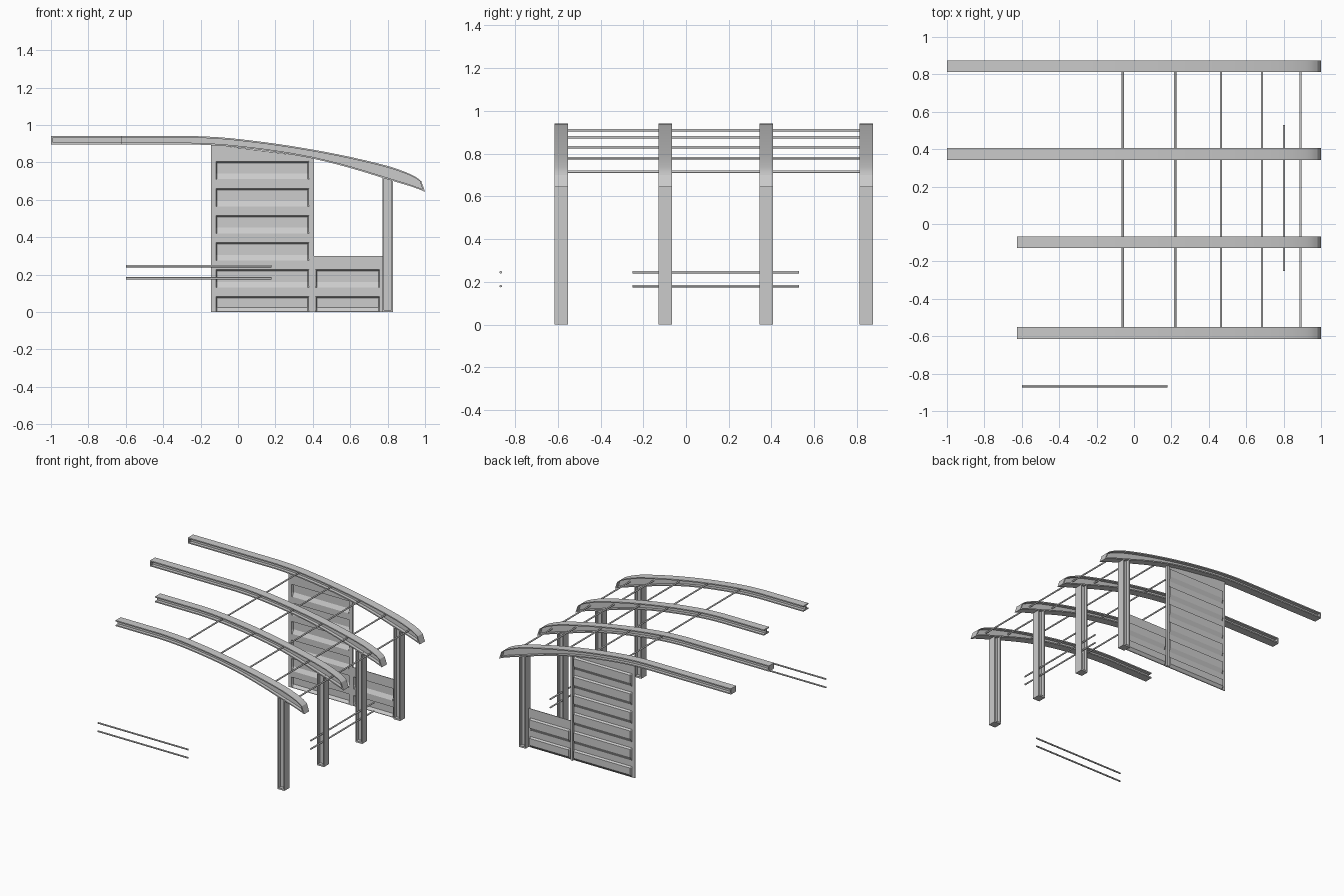
import bpy, bmesh
from mathutils import Vector

if "Cube" in bpy.data.objects:
    bpy.data.objects.remove(bpy.data.objects["Cube"])

W = 0.0315          # half width of beams
FL, WEB = 0.009, 0.006   # flange thickness, half web thickness


def finish(bm, name, smooth=None):
    bmesh.ops.recalc_face_normals(bm, faces=bm.faces[:])
    me = bpy.data.meshes.new(name)
    bm.to_mesh(me)
    bm.free()
    ob = bpy.data.objects.new(name, me)
    bpy.context.collection.objects.link(ob)
    if smooth:
        bpy.ops.object.select_all(action='DESELECT')
        ob.select_set(True)
        bpy.context.view_layer.objects.active = ob
        bpy.ops.object.shade_smooth_by_angle(angle=smooth)
    return ob


def loft(bm, rings):
    vs = [[bm.verts.new(p) for p in r] for r in rings]
    n = len(vs[0])
    for a, b in zip(vs, vs[1:]):
        for i in range(n):
            bm.faces.new((a[i], a[(i + 1) % n], b[(i + 1) % n], b[i]))
    bm.faces.new(vs[0])
    bm.faces.new(vs[-1][::-1])


def section(pair, y, solid=False):
    # I-shaped (or solid) section between two points in the xz plane
    tx, tz, bx, bz = pair
    B, T = Vector((bx, 0, bz)), Vector((tx, 0, tz))
    L = (T - B).length
    d = (T - B) / L
    if solid:
        pts = [(-W, 0), (W, 0), (W, L), (-W, L)]
    else:
        half = [(W, 0), (W, FL), (WEB, FL), (WEB, L - FL), (W, L - FL), (W, L)]
        pts = half + [(-a, b) for a, b in reversed(half)]
    return [B + d * v + Vector((0, y + u, 0)) for u, v in pts]


def ibeam(name, stations, y, cap_start=None, cap_end=None, smooth=None):
    bm = bmesh.new()
    loft(bm, [section(s, y) for s in stations])
    for cap in (cap_start, cap_end):
        if cap:
            loft(bm, [section(s, y, True) for s in cap])
    return finish(bm, name, smooth)


def smooth_path(p, n=3):
    # Catmull-Rom through station pairs
    p = [Vector(q) for q in p]
    out = []
    for i in range(len(p) - 1):
        a, b, c, d = p[max(i - 1, 0)], p[i], p[i + 1], p[min(i + 2, len(p) - 1)]
        for k in range(n):
            t = k / n
            out.append(0.5 * (2 * b + (c - a) * t + (2 * a - 5 * b + 4 * c - d) * t * t
                              + (3 * b - a - 3 * c + d) * t ** 3))
    return out + [p[-1]]


# top x, top z, bottom x, bottom z along the roof curve
curve = smooth_path([
    (-0.25, 0.941, -0.25, 0.896), (-0.13, 0.936, -0.13, 0.891), (0, 0.925, 0, 0.880),
    (0.2, 0.900, 0.2, 0.855), (0.4, 0.868, 0.4, 0.820), (0.6, 0.829, 0.6, 0.770),
    (0.8, 0.781, 0.8, 0.709), (0.9, 0.746, 0.91, 0.676), (0.95, 0.722, 0.965, 0.657),
    (0.98, 0.699, 1.0, 0.643)])
tip = [Vector((0.97, 0.707, 0.989, 0.647)), curve[-1]]

# rafters and posts
for i, (y, x0) in enumerate([(0.843, -1), (0.375, -1), (-0.097, -0.625), (-0.583, -0.625)]):
    start = [(x0, 0.941, x0, 0.896), (x0 + 0.01, 0.941, x0 + 0.01, 0.896)]
    ibeam(f"rafter_{i}", start[:1] + curve, y, start if x0 == -1 else None, tip, 0.4)
    foot = [(0.83, 0, 0.772, 0), (0.83, 0.012, 0.772, 0.012)]
    ibeam(f"post_{i}", [(0.83, 0, 0.772, 0), (0.83, 0.71, 0.772, 0.722)], y, foot)


def rod(name, a, b, r=0.006):
    a, b = Vector(a), Vector(b)
    bm = bmesh.new()
    bmesh.ops.create_cone(bm, cap_ends=True, segments=12, radius1=r, radius2=r, depth=(b - a).length)
    rot = (b - a).to_track_quat('Z', 'Y').to_matrix()
    bmesh.ops.rotate(bm, matrix=rot, verts=bm.verts)
    bmesh.ops.translate(bm, vec=(a + b) / 2, verts=bm.verts)
    finish(bm, name, 0.7)


# purlins through the rafters
for i, (x, z) in enumerate([(-0.06, 0.909), (0.22, 0.876), (0.465, 0.83), (0.685, 0.779), (0.89, 0.715)]):
    rod(f"purlin_{i}", (x, -0.58, z), (x, 0.84, z))

# side and front guard rails
for i, z in enumerate((0.18, 0.245)):
    rod(f"side_rail_{i}", (0.802, -0.25, z), (0.802, 0.528, z))
    rod(f"front_rail_{i}", (-0.6, -0.867, z), (0.178, -0.867, z))


def ribbed_panel(name, x0, x1, top0, top1, bands, inset):
    # sheet with horizontal pressed bands bulging to the back
    yf, depth, s = 0.832, 0.016, 0.006
    xs = [x0, x0 + inset, x0 + inset + s, x1 - inset - s, x1 - inset, x1]
    rows = [(0, 0)]
    for k in range(bands):
        t = 0.083 + 0.1447 * k
        b = max(t - 0.097, 0.003)
        rows += [(b, 0), (min(b + 0.03, t - 0.06), 1), (t - 0.008, 1), (t, 0)]
    rows.append((None, 0))
    bm = bmesh.new()
    grid = []
    for z, up in rows:
        row = []
        for j, x in enumerate(xs):
            zz = top0 + (top1 - top0) * (x - x0) / (x1 - x0) if z is None else z
            row.append(bm.verts.new((x, yf + (depth if up and j in (2, 3) else 0), zz)))
        grid.append(row)
    for a, b in zip(grid, grid[1:]):
        for j in range(len(xs) - 1):
            bm.faces.new((a[j], a[j + 1], b[j + 1], b[j]))
    ob = finish(bm, name)
    m = ob.modifiers.new("thickness", 'SOLIDIFY')
    m.thickness = 0.005
    m.offset = 0


ribbed_panel("tall_wall_panel", -0.145, 0.405, 0.897, 0.826, 6, 0.026)
ribbed_panel("low_wall_panel", 0.395, 0.778, 0.3, 0.3, 2, 0.02)

# slim stud between the two panels
bm = bmesh.new()
bmesh.ops.create_cube(bm, size=1)
for v in bm.verts:
    v.co = (0.393 + v.co.x * 0.02, 0.838 + v.co.y * 0.02, 0.412 + v.co.z * 0.824)
finish(bm, "wall_stud")
